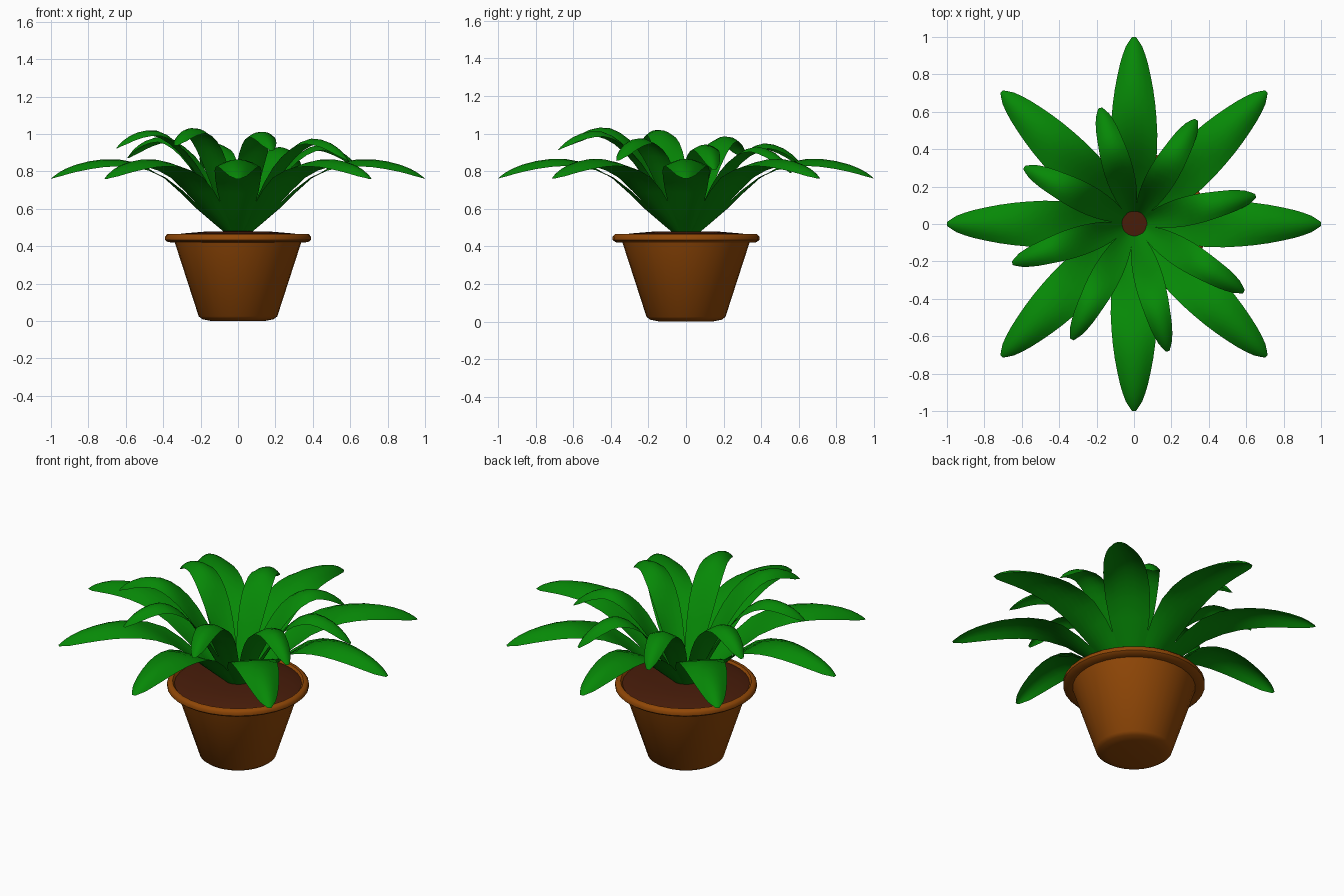
import bpy, bmesh
from math import sin, cos, pi, radians, hypot

if "Cube" in bpy.data.objects:
    bpy.data.objects.remove(bpy.data.objects["Cube"], do_unlink=True)


def material(name, rgb):
    m = bpy.data.materials.new(name)
    m.use_nodes = True
    m.diffuse_color = (*rgb, 1)
    m.node_tree.nodes["Principled BSDF"].inputs["Base Color"].default_value = (*rgb, 1)
    return m


leaf_green = material("leaf green", (0.002, 0.25, 0.002))
terracotta = material("terracotta", (0.28, 0.063, 0.002))
soil_brown = material("soil brown", (0.065, 0.012, 0.003))


def finish(name, bm, mat, angle):
    mesh = bpy.data.meshes.new(name)
    bm.to_mesh(mesh)
    bm.free()
    mesh.materials.append(mat)
    ob = bpy.data.objects.new(name, mesh)
    bpy.context.collection.objects.link(ob)
    bpy.ops.object.select_all(action="DESELECT")
    ob.select_set(True)
    bpy.context.view_layer.objects.active = ob
    bpy.ops.object.shade_smooth_by_angle(angle=radians(angle))
    return ob


def lathe(name, profile, mat, angle, steps=32):
    """Spin an (r, z) profile around the z axis."""
    bm = bmesh.new()
    vs = [bm.verts.new((r, 0, z)) for r, z in profile]
    es = [bm.edges.new(p) for p in zip(vs, vs[1:])]
    bmesh.ops.spin(bm, geom=vs + es, cent=(0, 0, 0), axis=(0, 0, 1),
                   angle=2 * pi, steps=steps, use_duplicate=False)
    bmesh.ops.remove_doubles(bm, verts=bm.verts, dist=0.0005)
    bmesh.ops.recalc_face_normals(bm, faces=bm.faces)
    return finish(name, bm, mat, angle)


def curve(points, t):
    """Catmull-Rom point at t in 0..1 along a list of tuples."""
    n = len(points) - 1
    i = min(int(t * n), n - 1)
    f = t * n - i
    a, b, c, d = (points[max(0, min(n, i + k))] for k in (-1, 0, 1, 2))
    return [0.5 * (2 * q + (r - p) * f + (2 * p - 5 * q + 4 * r - s) * f * f
                   + (3 * q - p - 3 * r + s) * f ** 3) for p, q, r, s in zip(a, b, c, d)]


def leaf(name, spine, heading, lean=0.0, drift=0.0, rows=14, cols=6):
    """Arched blade; spine holds (radius, height, half width, edge droop)."""
    bm = bmesh.new()
    grid = []
    for i in range(rows + 1):
        t = i / rows
        r, z, w, droop = curve(spine, t)
        r0, z0 = curve(spine, max(t - 0.02, 0))[:2]
        r1, z1 = curve(spine, min(t + 0.02, 1))[:2]
        length = hypot(r1 - r0, z1 - z0)
        nr, nz = -(z1 - z0) / length, (r1 - r0) / length
        row = []
        for j in range(cols + 1):
            u = 2 * j / cols - 1
            rr = r - nr * droop * u * u
            zz = z - nz * droop * u * u + lean * rr
            x = rr * cos(heading) - u * w * sin(heading)
            y = rr * sin(heading) + u * w * cos(heading) + drift * t
            row.append(bm.verts.new((x, y, zz)))
        grid.append(row)
    for a, b in zip(grid, grid[1:]):
        for j in range(cols):
            bm.faces.new((a[j], b[j], b[j + 1], a[j + 1]))
    return finish(name, bm, leaf_green, 60)


# Pot with rolled rim
lathe("pot", [(0, 0), (0.14, 0), (0.19, 0.01), (0.21, 0.025), (0.338, 0.42),
              (0.375, 0.422), (0.39, 0.434), (0.39, 0.452), (0.378, 0.465),
              (0.36, 0.465), (0.348, 0.45), (0.34, 0.43)], terracotta, 50)

# Gently domed soil
lathe("soil", [(0.35, 0.452), (0.3, 0.468), (0.18, 0.478), (0, 0.482)], soil_brown, 60)

# Long, low outer leaves
outer = [(0.055, 0.46, 0.025, -0.004), (0.22, 0.60, 0.09, -0.020),
         (0.39, 0.76, 0.123, -0.008), (0.56, 0.85, 0.120, 0.028),
         (0.72, 0.865, 0.103, 0.042), (0.87, 0.835, 0.074, 0.038),
         (0.96, 0.793, 0.044, 0.022), (1.0, 0.76, 0.010, 0.0)]
for k in range(8):
    leaf(f"outer_leaf_{k + 1}", outer, k * pi / 4)

# Short, steep inner leaves, the whole ring tipped a little to one side
inner = [(0.055, 0.46, 0.024, -0.004), (0.16, 0.65, 0.058, -0.014),
         (0.26, 0.82, 0.076, -0.004), (0.35, 0.93, 0.078, 0.016),
         (0.45, 0.980, 0.070, 0.028), (0.56, 0.960, 0.058, 0.030),
         (0.64, 0.908, 0.038, 0.020), (0.675, 0.865, 0.010, 0.0)]
high_side = radians(235)
for k in range(8):
    heading = radians(15.5) + k * pi / 4
    leaf(f"inner_leaf_{k + 1}", inner, heading,
         0.11 * cos(heading - high_side), -0.03)
